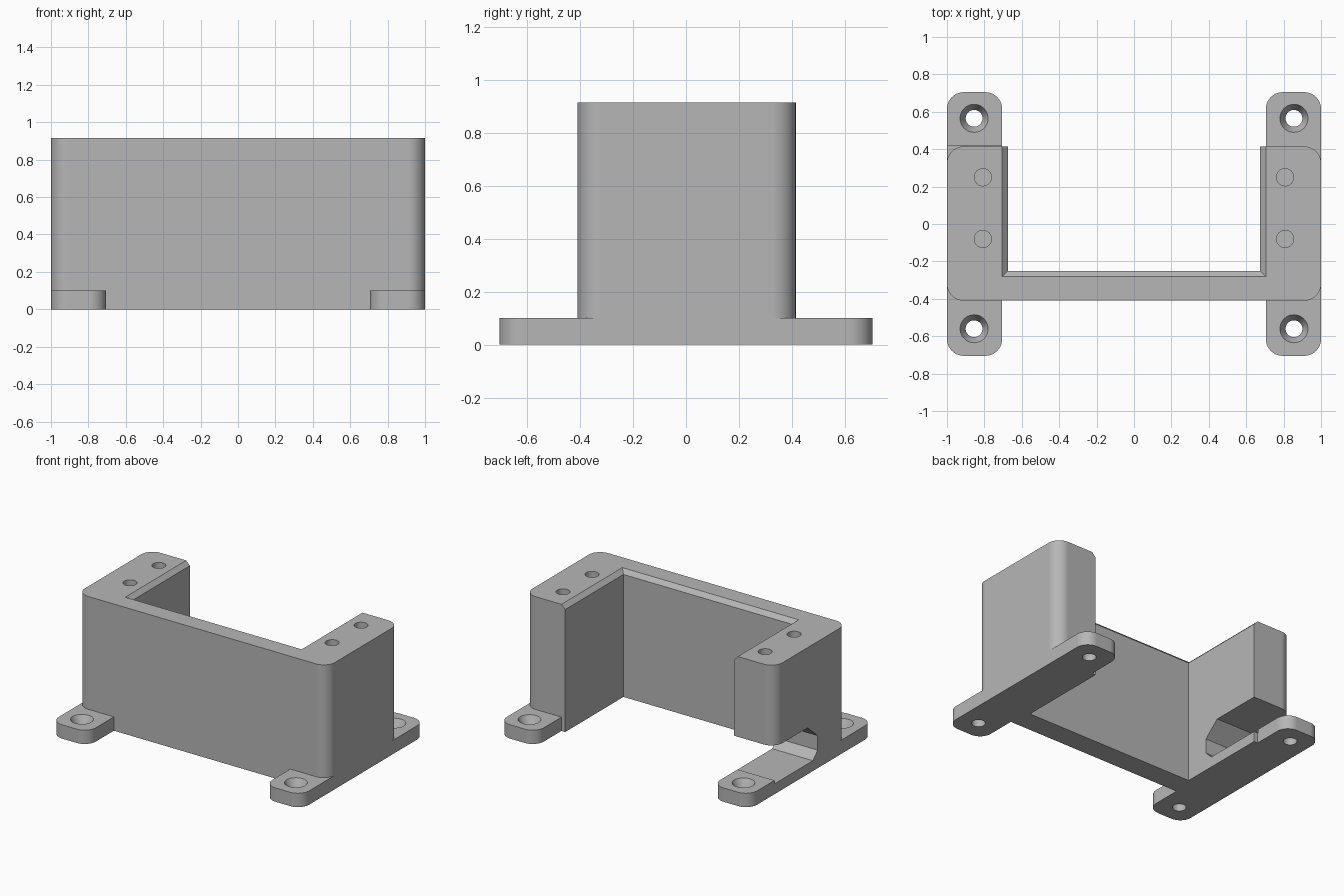
import bpy, bmesh, math
from mathutils import Vector

old = bpy.data.objects.get("Cube")
if old:
    bpy.data.objects.remove(old, do_unlink=True)

grey = bpy.data.materials.new("plain grey")
grey.use_nodes = True
grey.diffuse_color = (0.47, 0.47, 0.47, 1)
grey.node_tree.nodes["Principled BSDF"].inputs["Base Color"].default_value = grey.diffuse_color


def make_object(name, bm):
    bmesh.ops.recalc_face_normals(bm, faces=bm.faces)
    mesh = bpy.data.meshes.new(name)
    bm.to_mesh(mesh)
    bm.free()
    mesh.materials.append(grey)
    obj = bpy.data.objects.new(name, mesh)
    bpy.context.collection.objects.link(obj)
    return obj


def prism(name, points, sweep):
    """Extrude a closed outline along a vector."""
    bm = bmesh.new()
    face = bm.faces.new([bm.verts.new(p) for p in points])
    moved = bmesh.ops.extrude_face_region(bm, geom=[face])["geom"]
    verts = [v for v in moved if isinstance(v, bmesh.types.BMVert)]
    bmesh.ops.translate(bm, verts=verts, vec=sweep)
    return make_object(name, bm)


def corner(x, y, sx, sy, r, z=0.0, steps=10):
    """Rounded corner at (x, y), pointing towards signs sx, sy, counter-clockwise."""
    start = math.atan2(sy, sx) - math.pi / 4
    cx, cy = x - sx * r, y - sy * r
    angles = [start + math.pi / 2 * i / steps for i in range(steps + 1)]
    return [(cx + r * math.cos(a), cy + r * math.sin(a), z) for a in angles]


def cone(name, x, y, z0, z1, r0, r1):
    """Round cutter between two heights."""
    bm = bmesh.new()
    bmesh.ops.create_cone(bm, cap_ends=True, segments=40, radius1=r0, radius2=r1, depth=z1 - z0)
    bmesh.ops.translate(bm, verts=bm.verts, vec=(x, y, (z0 + z1) / 2))
    return make_object(name, bm)


def combine(target, tool, operation):
    tool.hide_render = True
    mod = target.modifiers.new("join", "BOOLEAN")
    mod.operation, mod.solver, mod.object = operation, "EXACT", tool
    bpy.context.view_layer.objects.active = target
    bpy.ops.object.modifier_apply(modifier=mod.name)
    bpy.data.objects.remove(tool, do_unlink=True)


HEIGHT, FOOT = 0.915, 0.1
BACK, FRONT, END = 0.415, -0.41, 0.705
INNER, WALL, CHAMFER = 0.675, -0.25, 0.03

# U-shaped body with rounded outer corners
outline = (corner(-1, FRONT, -1, -1, 0.09) + corner(1, FRONT, 1, -1, 0.09)
           + corner(1, BACK, 1, 1, 0.09)
           + [(INNER, BACK, 0), (INNER, WALL, 0), (-INNER, WALL, 0), (-INNER, BACK, 0)]
           + corner(-1, BACK, -1, 1, 0.09))
bracket = prism("mounting_bracket", outline, Vector((0, 0, HEIGHT)))

# Foot strips under both arms
for s in (-1, 1):
    lo, hi = sorted((s, s * END))
    strip = (corner(lo, -END, -1, -1, 0.09) + corner(hi, -END, 1, -1, 0.09)
             + corner(hi, END, 1, 1, 0.09) + corner(lo, END, -1, 1, 0.09))
    combine(bracket, prism("foot_strip", strip, Vector((0, 0, FOOT))), "UNION")

# Chamfer around the inner top edge
bm = bmesh.new()
rings = []
for z, grow in ((HEIGHT - 2 * CHAMFER, -CHAMFER), (HEIGHT + CHAMFER, 2 * CHAMFER)):
    x, y = INNER + grow, WALL - grow
    rings.append([bm.verts.new(p) for p in ((-x, y, z), (x, y, z), (x, 1, z), (-x, 1, z))])
bm.faces.new(rings[0])
bm.faces.new(rings[1])
for i in range(4):
    j = (i + 1) % 4
    bm.faces.new((rings[0][i], rings[0][j], rings[1][j], rings[1][i]))
combine(bracket, make_object("chamfer_cutter", bm), "DIFFERENCE")

# Cable slot through the lower part of the right arm
slot = [(0.5, 0.335), (0.04, 0.335), (-0.075, 0.235), (-0.075, 0.13),
        (-0.02, 0.075), (0.418, 0.075), (0.418, 0.12), (0.5, 0.12)]
cutter = prism("slot_cutter", [(-1.1, y, z) for y, z in slot], Vector((0.6, 0, 0)))
combine(bracket, cutter, "DIFFERENCE")

# Countersunk foot holes and blind screw holes in the arm tops
for s in (-1, 1):
    for y in (-0.56, 0.565):
        combine(bracket, cone("foot_hole", s * 0.855, y, -0.05, 0.15, 0.045, 0.045), "DIFFERENCE")
        combine(bracket, cone("countersink", s * 0.855, y, 0.04, 0.12, 0.045, 0.085), "DIFFERENCE")
    for y in (-0.08, 0.25):
        combine(bracket, cone("screw_hole", s * 0.808, y, 0.6, 1, 0.046, 0.046), "DIFFERENCE")

# Smooth rounds, flat planes
bpy.ops.object.select_all(action="DESELECT")
bracket.select_set(True)
bpy.context.view_layer.objects.active = bracket
bpy.ops.object.shade_smooth_by_angle(angle=math.radians(25))
weighted = bracket.modifiers.new("flat planes", "WEIGHTED_NORMAL")
weighted.keep_sharp = True
